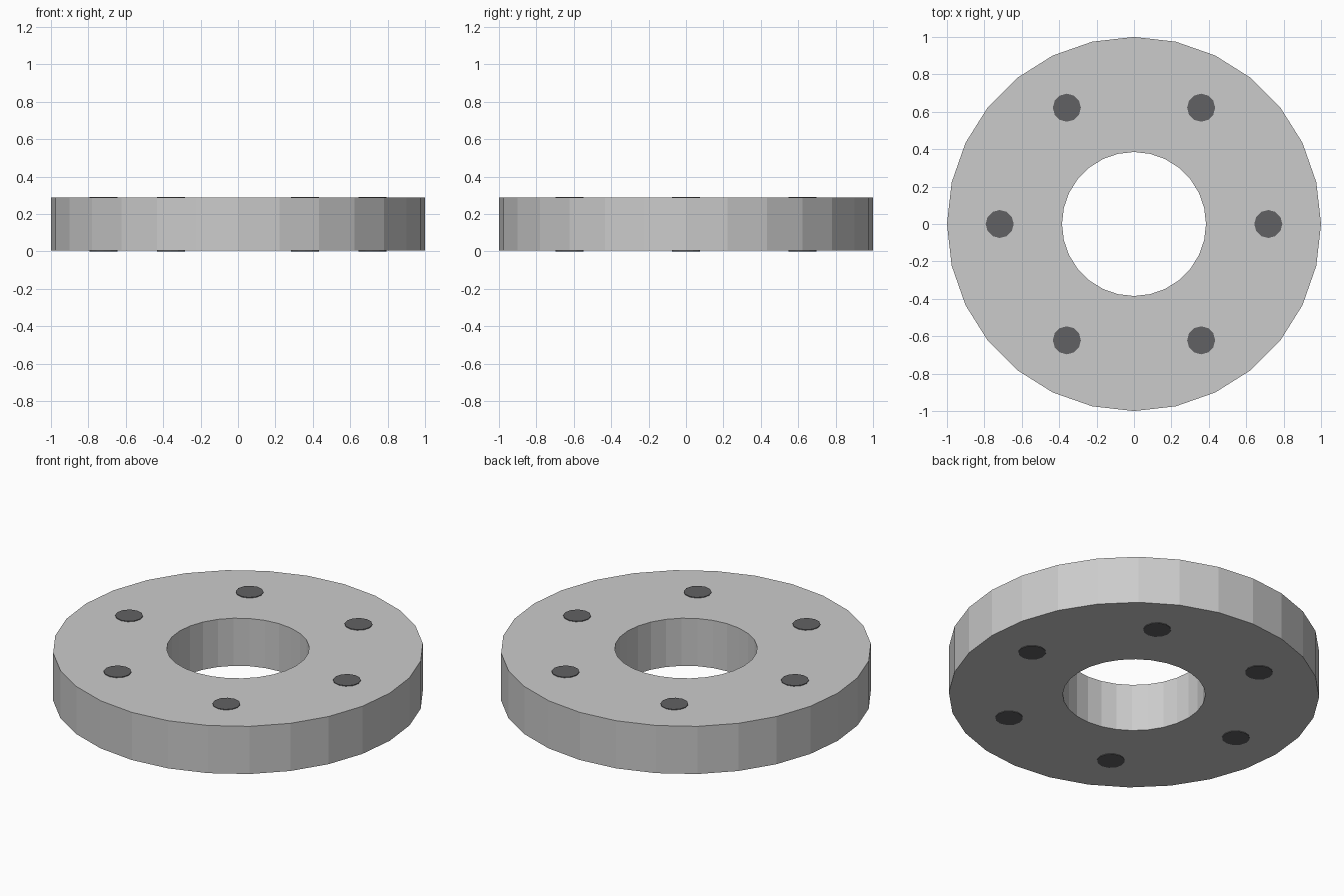
import bpy, bmesh, math

if "Cube" in bpy.data.objects:
    bpy.data.objects.remove(bpy.data.objects["Cube"])

SEGMENTS = 28
BODY_BOTTOM, BODY_TOP = 0.004, 0.288


def finish(name, bm):
    bmesh.ops.recalc_face_normals(bm, faces=bm.faces)
    mesh = bpy.data.meshes.new(name)
    bm.to_mesh(mesh)
    bm.free()
    obj = bpy.data.objects.new(name, mesh)
    bpy.context.collection.objects.link(obj)
    return obj


# Flat ring: a rectangular section swept around the centre
bm = bmesh.new()
section = [(0.385, BODY_BOTTOM), (1.0, BODY_BOTTOM), (1.0, BODY_TOP), (0.385, BODY_TOP)]
rings = []
for i in range(SEGMENTS):
    a = 2 * math.pi * i / SEGMENTS
    rings.append([bm.verts.new((r * math.cos(a), r * math.sin(a), z)) for r, z in section])
for i in range(SEGMENTS):
    here, there = rings[i], rings[(i + 1) % SEGMENTS]
    for k in range(4):
        n = (k + 1) % 4
        bm.faces.new((here[k], there[k], there[n], here[n]))
finish("flange_ring", bm)

# Dark plugs in the six bolt holes, just proud of both faces
dark = bpy.data.materials.new("dark_grey")
dark.diffuse_color = (0.12, 0.12, 0.125, 1)
dark.use_nodes = True
dark.node_tree.nodes["Principled BSDF"].inputs["Base Color"].default_value = dark.diffuse_color
for i in range(6):
    a = i * math.pi / 3
    bm = bmesh.new()
    bmesh.ops.create_cone(bm, cap_ends=True, segments=12, radius1=0.075,
                          radius2=0.075, depth=0.292)
    bmesh.ops.translate(bm, verts=bm.verts,
                        vec=(0.718 * math.cos(a), 0.718 * math.sin(a), 0.146))
    plug = finish(f"bolt_hole_{i + 1}", bm)
    plug.data.materials.append(dark)
